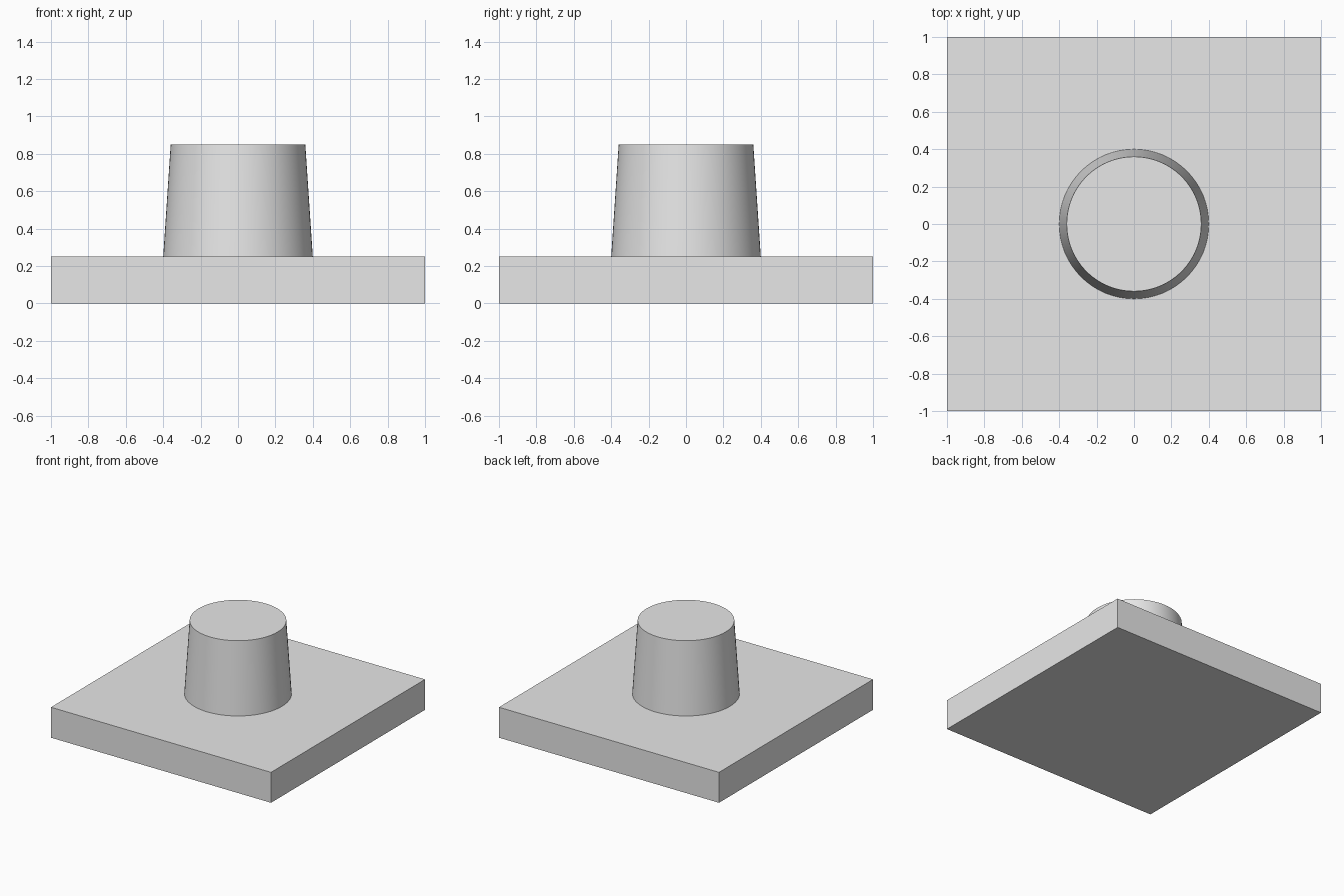
import bpy
import math

cube = bpy.data.objects.get("Cube")
if cube:
    bpy.data.objects.remove(cube, do_unlink=True)

BASE_HEIGHT = 0.25
PEG_HEIGHT = 0.6

# Single plain grey
grey = bpy.data.materials.new("light_grey")
grey.use_nodes = True
colour = (0.8, 0.8, 0.8, 1)
grey.diffuse_color = colour
grey.node_tree.nodes["Principled BSDF"].inputs["Base Color"].default_value = colour


def finish(name):
    part = bpy.context.object
    part.name = name
    part.data.materials.append(grey)
    return part


# Square base plate
bpy.ops.mesh.primitive_cube_add(size=1, location=(0, 0, BASE_HEIGHT / 2))
base = finish("base_plate")
base.scale = (2, 2, BASE_HEIGHT)
bpy.ops.object.transform_apply(location=False, rotation=False, scale=True)

# Tapered round peg standing on the plate
bpy.ops.mesh.primitive_cone_add(
    vertices=64, radius1=0.4, radius2=0.36, depth=PEG_HEIGHT,
    location=(0, 0, BASE_HEIGHT + PEG_HEIGHT / 2))
finish("tapered_peg")
bpy.ops.object.shade_smooth_by_angle(angle=math.radians(30))
